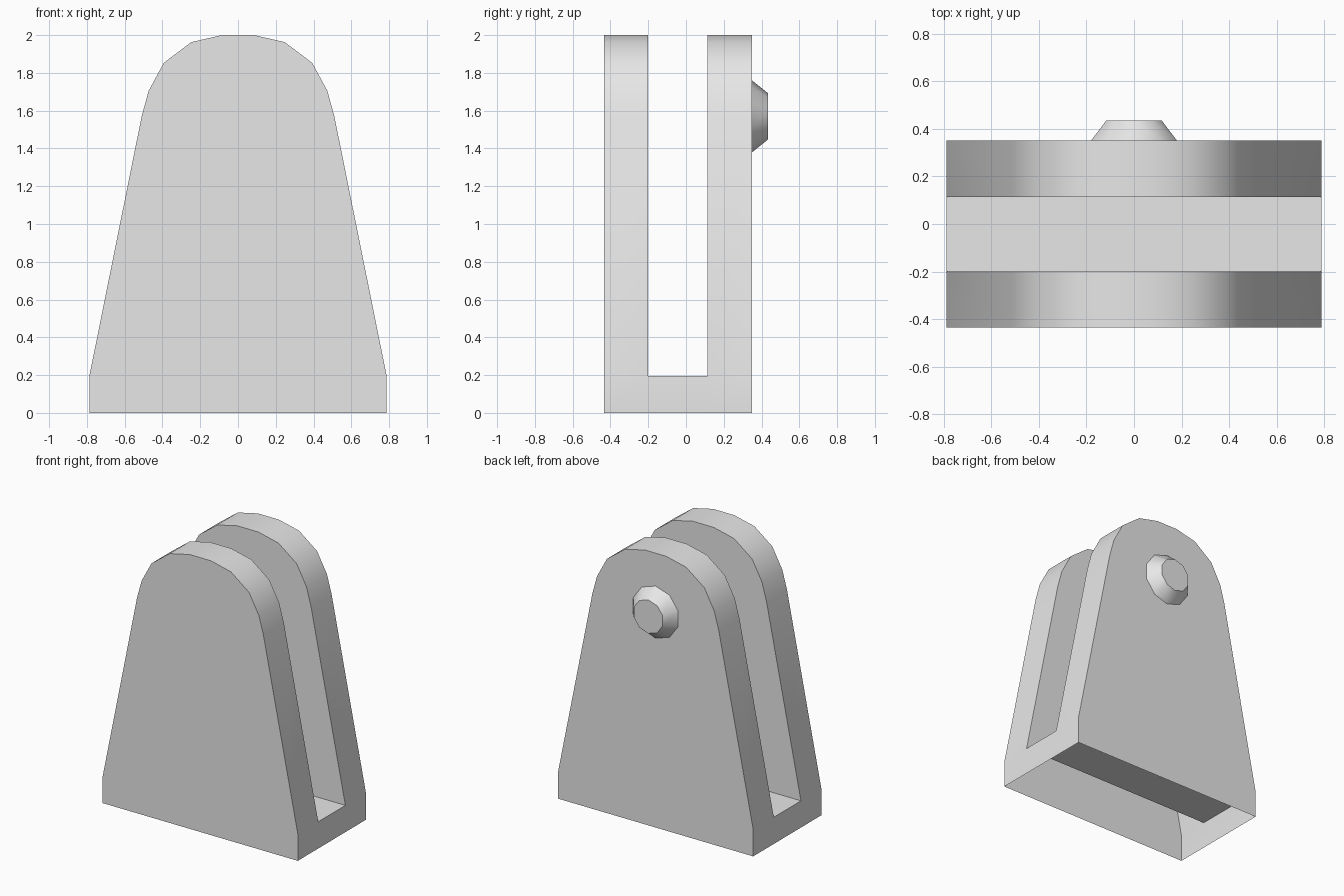
import bpy
import bmesh
from math import radians

default = bpy.data.objects.get("Cube")
if default:
    bpy.data.objects.remove(default, do_unlink=True)

grey = bpy.data.materials.new("light grey")
grey.use_nodes = True
grey.diffuse_color = (0.8, 0.8, 0.8, 1)
grey.node_tree.nodes["Principled BSDF"].inputs["Base Color"].default_value = (0.8, 0.8, 0.8, 1)


def finish(bm, name):
    mesh = bpy.data.meshes.new(name)
    bm.to_mesh(mesh)
    bm.free()
    mesh.materials.append(grey)
    obj = bpy.data.objects.new(name, mesh)
    bpy.context.collection.objects.link(obj)
    bpy.ops.object.select_all(action='DESELECT')
    obj.select_set(True)
    bpy.context.view_layer.objects.active = obj
    bpy.ops.object.shade_smooth_by_angle(angle=radians(35))
    return obj


# Bracket: hollow two-plate shell, open underneath, with a channel between
half = [(0.787, 0), (0.787, 0.195), (0.51, 1.57), (0.473, 1.705),
        (0.393, 1.853), (0.247, 1.963), (0.085, 2.0)]
profile = half + [(-x, z) for x, z in reversed(half)]
stations = [-0.435, -0.2, 0.113, 0.35]

bm = bmesh.new()
rings = [[bm.verts.new((x, y, z)) for x, z in profile] for y in stations]
last = len(profile) - 1


def strip(a, b, i):
    bm.faces.new((a[i], b[i], b[i + 1], a[i + 1]))


# Rims of both plates
for a, b in (rings[:2], rings[2:]):
    for i in range(last):
        strip(a, b, i)
# Low ends and floor of the channel
strip(rings[1], rings[2], 0)
strip(rings[1], rings[2], last - 1)
bm.faces.new((rings[1][1], rings[2][1], rings[2][-2], rings[1][-2]))
# Outer and inner plate faces
bm.faces.new(rings[0])
bm.faces.new(rings[1][1:-1])
bm.faces.new(rings[2][1:-1])
bm.faces.new(rings[3])
bmesh.ops.recalc_face_normals(bm, faces=bm.faces)
finish(bm, "bracket")

# Tapered ten-sided pin head on the back plate
bm = bmesh.new()
bmesh.ops.create_cone(bm, cap_ends=True, segments=10,
                      radius1=0.19, radius2=0.122, depth=0.085)
pin = finish(bm, "pin_head")
pin.rotation_euler.x = radians(-90)
pin.location = (0, 0.3925, 1.57)
